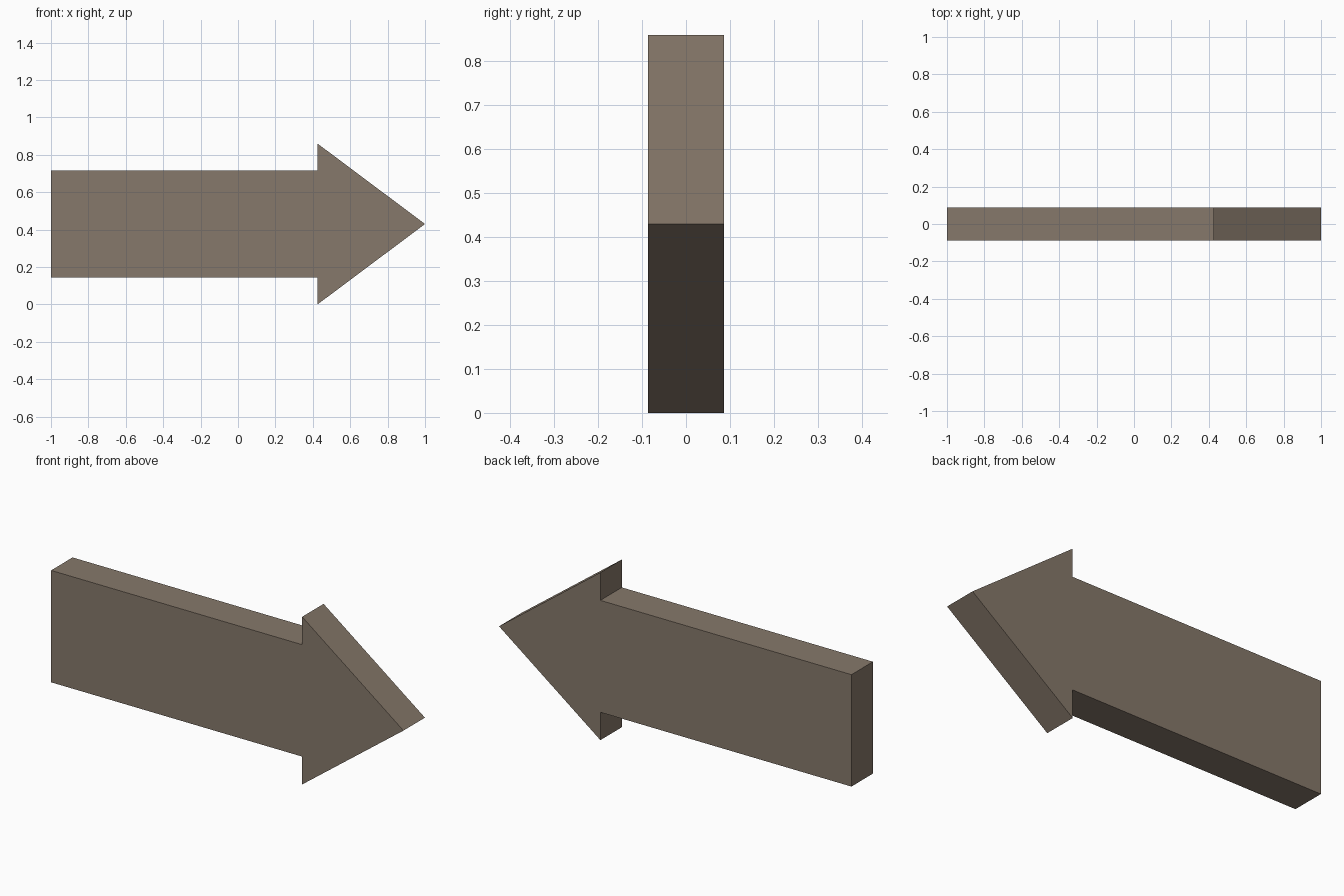
import bpy
import bmesh

cube = bpy.data.objects.get("Cube")
if cube:
    bpy.data.objects.remove(cube, do_unlink=True)

# Single matte brown colour
brown = bpy.data.materials.new("warm_grey_brown")
brown.use_nodes = True
colour = (0.24, 0.19, 0.145, 1)
brown.diffuse_color = colour
shader = brown.node_tree.nodes["Principled BSDF"]
shader.inputs["Base Color"].default_value = colour
shader.inputs["Roughness"].default_value = 0.9

# Arrow dimensions
MID, HEAD, SHAFT = 0.43, 0.43, 0.287
NECK, HALF_DEPTH = 0.425, 0.087

# Upper half of the outline, mirrored about the centre line
upper = [(-1, SHAFT), (NECK, SHAFT), (NECK, HEAD), (1, 0)]
outline = upper + [(x, -h) for x, h in reversed(upper[:-1])]

# Arrow plate: outline extruded from front to back
bm = bmesh.new()
front = bm.faces.new([bm.verts.new((x, -HALF_DEPTH, MID + h)) for x, h in outline])
extruded = bmesh.ops.extrude_face_region(bm, geom=[front], use_keep_orig=True)
back = [v for v in extruded["geom"] if isinstance(v, bmesh.types.BMVert)]
bmesh.ops.translate(bm, verts=back, vec=(0, 2 * HALF_DEPTH, 0))
bmesh.ops.recalc_face_normals(bm, faces=bm.faces)

mesh = bpy.data.meshes.new("arrow_plate")
bm.to_mesh(mesh)
bm.free()
mesh.materials.append(brown)
arrow = bpy.data.objects.new("arrow_plate", mesh)
bpy.context.collection.objects.link(arrow)
